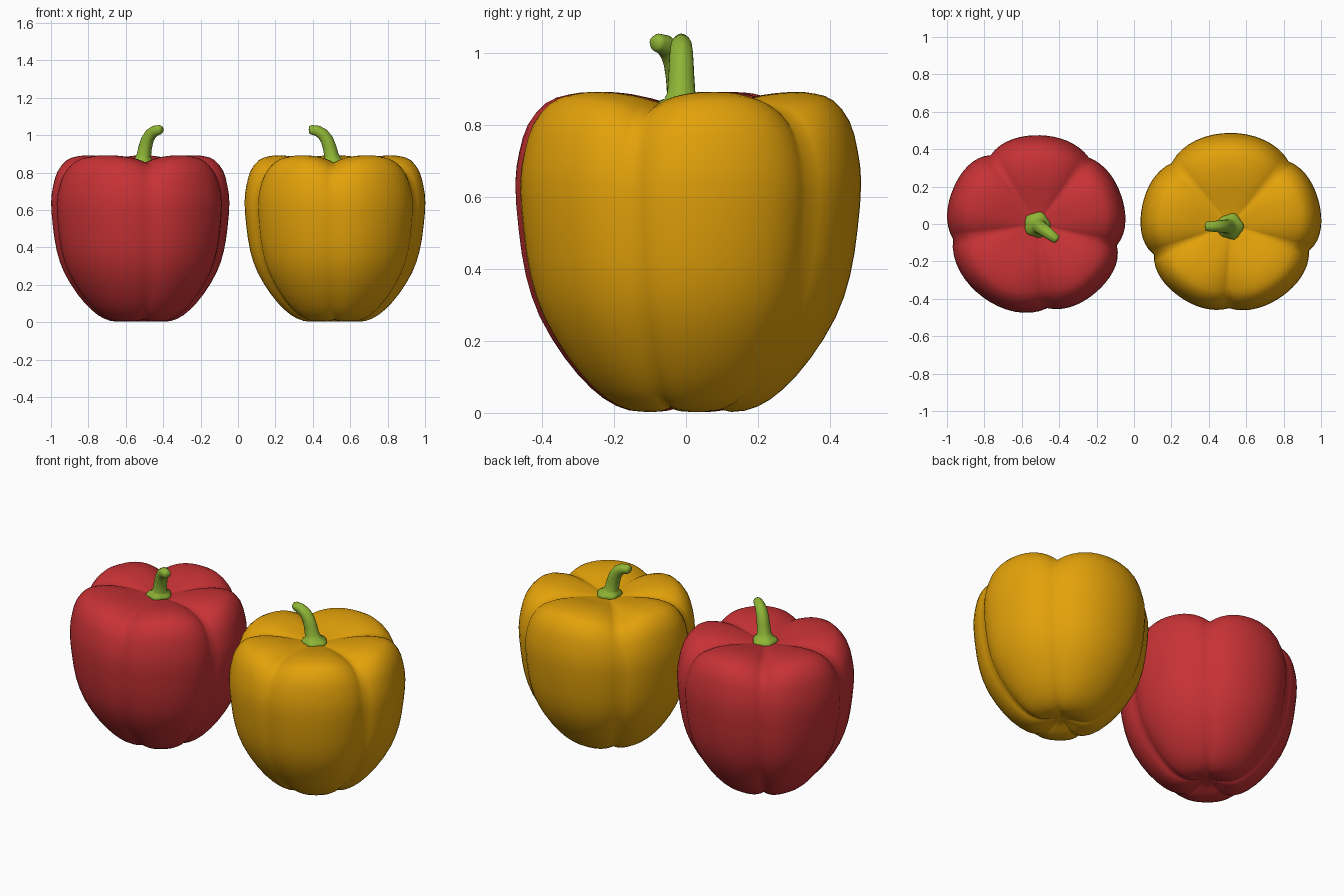
import bpy, bmesh, math
from mathutils import Vector, Matrix

if "Cube" in bpy.data.objects:
    bpy.data.objects.remove(bpy.data.objects["Cube"])


def material(name, rgb):
    m = bpy.data.materials.new(name)
    m.diffuse_color = (*rgb, 1)
    m.use_nodes = True
    m.node_tree.nodes["Principled BSDF"].inputs["Base Color"].default_value = m.diffuse_color
    return m


RED = material("pepper red", (0.58, 0.032, 0.036))
YELLOW = material("pepper yellow", (0.77, 0.36, 0.003))
GREEN = material("stem green", (0.27, 0.46, 0.036))


def loft(name, rings, start, end, mat, loc, turn):
    """Skin closed rings of points, closing both ends with a fan."""
    bm = bmesh.new()
    vs = [[bm.verts.new(p) for p in ring] for ring in rings]
    n = len(vs[0])
    for a, b in zip(vs, vs[1:]):
        for i in range(n):
            j = (i + 1) % n
            bm.faces.new((a[i], a[j], b[j], b[i]))
    s, e = bm.verts.new(start), bm.verts.new(end)
    for i in range(n):
        j = (i + 1) % n
        bm.faces.new((s, vs[0][j], vs[0][i]))
        bm.faces.new((e, vs[-1][i], vs[-1][j]))
    bmesh.ops.recalc_face_normals(bm, faces=bm.faces)
    bmesh.ops.transform(bm, matrix=Matrix.Rotation(turn, 4, 'Z'), verts=bm.verts)
    for f in bm.faces:
        f.smooth = True
    me = bpy.data.meshes.new(name)
    bm.to_mesh(me)
    bm.free()
    me.materials.append(mat)
    ob = bpy.data.objects.new(name, me)
    ob.location = loc
    bpy.context.collection.objects.link(ob)
    return ob


def refine(pts):
    """Add a smooth midpoint between neighbouring profile points."""
    out = []
    for i in range(len(pts) - 1):
        p = [Vector(pts[min(max(k, 0), len(pts) - 1)]) for k in range(i - 1, i + 3)]
        out += [p[1], (9 * (p[1] + p[2]) - p[0] - p[3]) / 16]
    return out + [Vector(pts[-1])]


# Profiles (radius, height) along the middle of a lobe and along a groove
LOBE = refine([(.06, .025), (.13, .003), (.20, .018), (.27, .066), (.345, .15), (.416, .265),
               (.456, .38), (.477, .51), (.487, .64), (.477, .73), (.455, .81), (.41, .868),
               (.36, .887), (.30, .892), (.22, .884), (.15, .868), (.07, .85)])
GROOVE = refine([(.06, .032), (.12, .02), (.185, .035), (.252, .085), (.322, .168), (.387, .277),
                 (.422, .388), (.439, .51), (.445, .62), (.435, .70), (.41, .765), (.37, .81),
                 (.32, .835), (.26, .847), (.20, .85), (.14, .85), (.07, .845)])
# Grooves: angle and strength on the sides; size of the lobe that follows each groove
GROOVES = [(47, .72), (134, .75), (202, .9), (269, .6), (341, .9)]
SIZES = [1.0, .99, .975, .975, 1.0]
STEPS = 16


def body_rings():
    cols = []
    for k, (a0, s0) in enumerate(GROOVES):
        a1, s1 = GROOVES[(k + 1) % 5]
        a1 += 360 if a1 < a0 else 0
        for i in range(STEPS):
            t = i / STEPS
            edge = abs(2 * t - 1)
            near = SIZES[k - 1] if t < .5 else SIZES[(k + 1) % 5]
            size = SIZES[k] + (near - SIZES[k]) * .5 * edge ** 4
            cols.append((math.radians(a0 + (a1 - a0) * t), edge, s0 + (s1 - s0) * t, size))
    rings = []
    for i, ((r0, z0), (r1, z1)) in enumerate(zip(LOBE, GROOVE)):
        top = min(max((i - 16) / 8, 0), 1)      # broader, deeper valleys on the crown
        ring = []
        for a, edge, strength, size in cols:
            d = edge ** (3.6 - 1.2 * top) * (strength + (.92 - strength) * top)
            r = (r0 + (r1 - r0) * d) * size
            ring.append((r * math.cos(a), r * math.sin(a), z0 + (z1 - z0) * d))
        rings.append(ring)
    return rings


# Stem path: x, z, radius
STEM = [(0, .835, .062), (0, .852, .068), (-.003, .864, .062), (-.010, .874, .046),
        (-.017, .89, .039), (-.027, .935, .036), (-.041, .975, .034), (-.062, 1.004, .032),
        (-.09, 1.022, .029), (-.125, 1.029, .025), (-.136, 1.029, .019)]


def stem_rings():
    rings = []
    for i, (x, z, r) in enumerate(STEM):
        c = Vector((x, 0, z))
        p, q = STEM[max(i - 1, 0)], STEM[min(i + 1, len(STEM) - 1)]
        tan = Vector((q[0] - p[0], 0, q[1] - p[1])) if i > 3 else Vector((0, 0, 1))
        side = Vector((0, 1, 0))
        up = side.cross(tan).normalized()
        wave = .07 if i < 3 else .02    # five-sided collar at the base
        ring = []
        for k in range(20):
            a = math.tau * k / 20
            rr = r * (1 + wave * math.cos(5 * a))
            ring.append(c + up * rr * math.cos(a) + side * rr * math.sin(a))
        rings.append(ring)
    return rings


# Two peppers, the same form turned about its axis
for label, mat, x, turn, stem_y in (("red", RED, -.518, 143, -.004), ("yellow", YELLOW, .516, 0, -.013)):
    turn = math.radians(turn)
    loft(label + "_pepper_body", body_rings(), (0, 0, .04), (0, 0, .84), mat, (x, 0, 0), turn)
    loft(label + "_pepper_stem", stem_rings(), (0, 0, .83), (-.138, 0, 1.029), GREEN,
         (x, stem_y, 0), turn)
